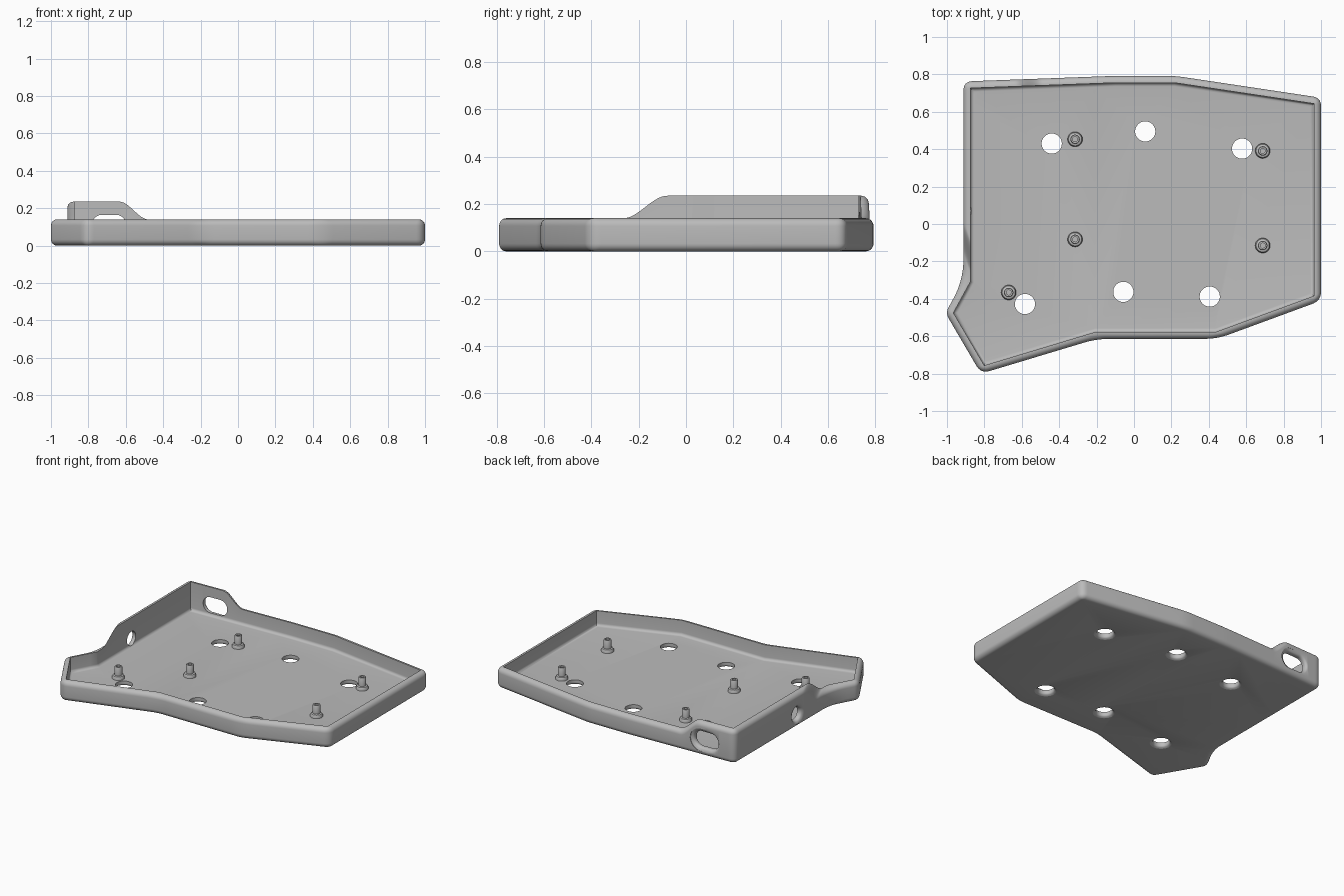
import bpy, bmesh, math
from mathutils import Vector, Matrix

if "Cube" in bpy.data.objects:
    bpy.data.objects.remove(bpy.data.objects["Cube"], do_unlink=True)

WALL, FLOOR, LOW, HIGH, ROUND = 0.037, 0.035, 0.14, 0.235, 0.033

gray = bpy.data.materials.new("plain_gray")
gray.use_nodes = True
gray.diffuse_color = (0.5, 0.5, 0.5, 1)
gray.node_tree.nodes["Principled BSDF"].inputs["Base Color"].default_value = gray.diffuse_color

# Outline, counter-clockwise: x, y, corner rounding, subdivisions of the next edge
CORNERS = [
    (1.0, -0.41, 0.05, 1), (1.0, 0.675, 0.045, 1), (0.22, 0.792, 0.05, 1),
    (-0.1, 0.792, 0.05, 60), (-0.912, 0.762, 0.05, 70), (-0.912, -0.3, 0.11, 4),
    (-1.008, -0.476, 0.035, 1), (-0.818, -0.8, 0.05, 1), (-0.2, -0.614, 0.07, 1),
    (0.445, -0.614, 0.07, 1),
]


def inset_corners(distance):
    """Mitred inward offset of the outline corners."""
    pts = [Vector(c[:2]) for c in CORNERS]
    result = []
    for i, p in enumerate(pts):
        a = (p - pts[i - 1]).normalized()
        b = (pts[(i + 1) % len(pts)] - p).normalized()
        na, nb = Vector((-a.y, a.x)), Vector((-b.y, b.x))
        result.append(p + (na + nb) * distance / (1 + na.dot(nb)))
    return result


def rounded_path(corners, rounding):
    """Path with rounded corners; the point count never depends on the offset."""
    path, n = [], len(corners)
    for i, p in enumerate(corners):
        q, before = corners[(i + 1) % n], corners[i - 1]
        t = CORNERS[i][2] * rounding
        start = p + (before - p).normalized() * t
        end = p + (q - p).normalized() * t
        for k in range(9):
            u = k / 8
            path.append(start * (1 - u) ** 2 + p * 2 * u * (1 - u) + end * u * u)
        leave = q + (p - q).normalized() * CORNERS[(i + 1) % n][2] * rounding
        for k in range(1, CORNERS[i][3]):
            path.append(end.lerp(leave, k / CORNERS[i][3]))
    return path


outer = rounded_path(inset_corners(0), 1)
inner = rounded_path(inset_corners(WALL), 0)
floor_edge = rounded_path(inset_corners(WALL + 0.02), 0)


def rim_height(p):
    """Wall height, with an S-shaped rise to the tall back corner."""
    if p.y > 0.7:
        s = (-0.5 - p.x) / 0.14
    elif p.x < -0.85:
        s = (p.y + 0.15) / 0.16
    else:
        s = 0
    s = min(max(s, 0), 1)
    return LOW + (HIGH - LOW) * s * s * (3 - 2 * s)


def finish(obj, angle=35):
    obj.data.materials.clear()
    obj.data.materials.append(gray)
    bpy.ops.object.select_all(action='DESELECT')
    obj.select_set(True)
    bpy.context.view_layer.objects.active = obj
    bpy.ops.object.shade_smooth_by_angle(angle=math.radians(angle))


def make_object(name, bm):
    bmesh.ops.remove_doubles(bm, verts=bm.verts, dist=0.00005)
    bmesh.ops.recalc_face_normals(bm, faces=bm.faces)
    mesh = bpy.data.meshes.new(name)
    bm.to_mesh(mesh)
    bm.free()
    obj = bpy.data.objects.new(name, mesh)
    bpy.context.collection.objects.link(obj)
    return obj


def loft(bm, rings):
    """Closed skin through rings of points, capped at both ends."""
    rows = [[bm.verts.new(p) for p in ring] for ring in rings]
    n = len(rows[0])
    for a, b in zip(rows, rows[1:]):
        for i in range(n):
            j = (i + 1) % n
            bm.faces.new((a[i], a[j], b[j], b[i]))
    bm.faces.new(rows[0][::-1])
    bm.faces.new(rows[-1])


# Tray: rounded outside, thin rim, straight inside wall, small fillet to the floor
def wall_ring(inset, height):
    return [(*o.lerp(i, inset / WALL), height(o)) for o, i in zip(outer, inner)]


STEPS = 6
arc = [k / STEPS * math.pi / 2 for k in range(STEPS + 1)]
rings = [wall_ring(ROUND * (1 - math.sin(a)), lambda p, a=a: ROUND * (1 - math.cos(a))) for a in arc]
rings += [wall_ring(ROUND * (1 - math.cos(a)),
                    lambda p, a=a: rim_height(p) - ROUND * (1 - math.sin(a))) for a in arc]
rings.append(wall_ring(WALL, rim_height))
for a in arc:
    u = 1 - math.cos(a)
    rings.append([(*i.lerp(f, u), FLOOR + 0.02 * (1 - math.sin(a))) for i, f in zip(inner, floor_edge)])
bm = bmesh.new()
loft(bm, rings)
tray = make_object("tray", bm)

# Cutters: openings flared on the outside
cut = bmesh.new()


def flared_opening(matrix, radius, half_length, flare, depth):
    profile = [(0.03, flare)]
    profile += [(-flare * math.sin(a), flare * (1 - math.sin(math.acos(1 - math.sin(a))))) for a in arc]
    profile.append((-depth, 0))
    shapes = []
    for z, extra in profile:
        ring = []
        for k in range(48):
            t = (k + 0.5) / 48 * math.tau
            side = half_length if math.cos(t) > 0 else -half_length
            r = radius + extra
            ring.append(matrix @ Vector((side + r * math.cos(t), r * math.sin(t), z)))
        shapes.append(ring)
    loft(cut, shapes)


FLOOR_HOLES = [(-0.44, 0.43), (0.06, 0.495), (0.578, 0.403),
               (-0.583, -0.428), (-0.057, -0.363), (0.405, -0.388)]
for x, y in FLOOR_HOLES:
    flared_opening(Matrix.Translation((x, y, 0)) @ Matrix.Rotation(math.pi, 4, 'X'), 0.054, 0, 0.018, 0.08)
# slot in the back wall and round opening in the side wall
flared_opening(Matrix.Translation((-0.69, 0.77, 0.11)) @ Matrix.Rotation(-math.pi / 2, 4, 'X'),
               0.055, 0.036, 0.024, 0.08)
flared_opening(Matrix.Translation((-0.912, 0.07, 0.09)) @ Matrix.Rotation(-math.pi / 2, 4, 'Y'),
               0.048, 0, 0.024, 0.08)
cutter = make_object("opening_cutter", cut)
cutter.hide_render = True

mod = tray.modifiers.new("openings", 'BOOLEAN')
mod.operation = 'DIFFERENCE'
mod.solver = 'EXACT'
mod.object = cutter
bpy.context.view_layer.objects.active = tray
bpy.ops.object.modifier_apply(modifier=mod.name)
bpy.data.objects.remove(cutter, do_unlink=True)
finish(tray)

# Standoffs: hollow posts on a wider foot
POST = [(0.04, 0.025), (0.04, 0.048), (0.035, 0.057), (0.025, 0.06), (0.025, 0.113),
        (0.022, 0.118), (0.013, 0.118), (0.013, 0.05)]
SPOTS = [(-0.315, 0.453), (0.688, 0.391), (-0.315, -0.082), (0.688, -0.115), (-0.67, -0.366)]
for n, (x, y) in enumerate(SPOTS, 1):
    bm = bmesh.new()
    loft(bm, [[(r * math.cos(k * math.tau / 32), r * math.sin(k * math.tau / 32), z)
               for k in range(32)] for r, z in POST])
    post = make_object(f"standoff_{n}", bm)
    post.location = (x, y, 0)
    finish(post)
